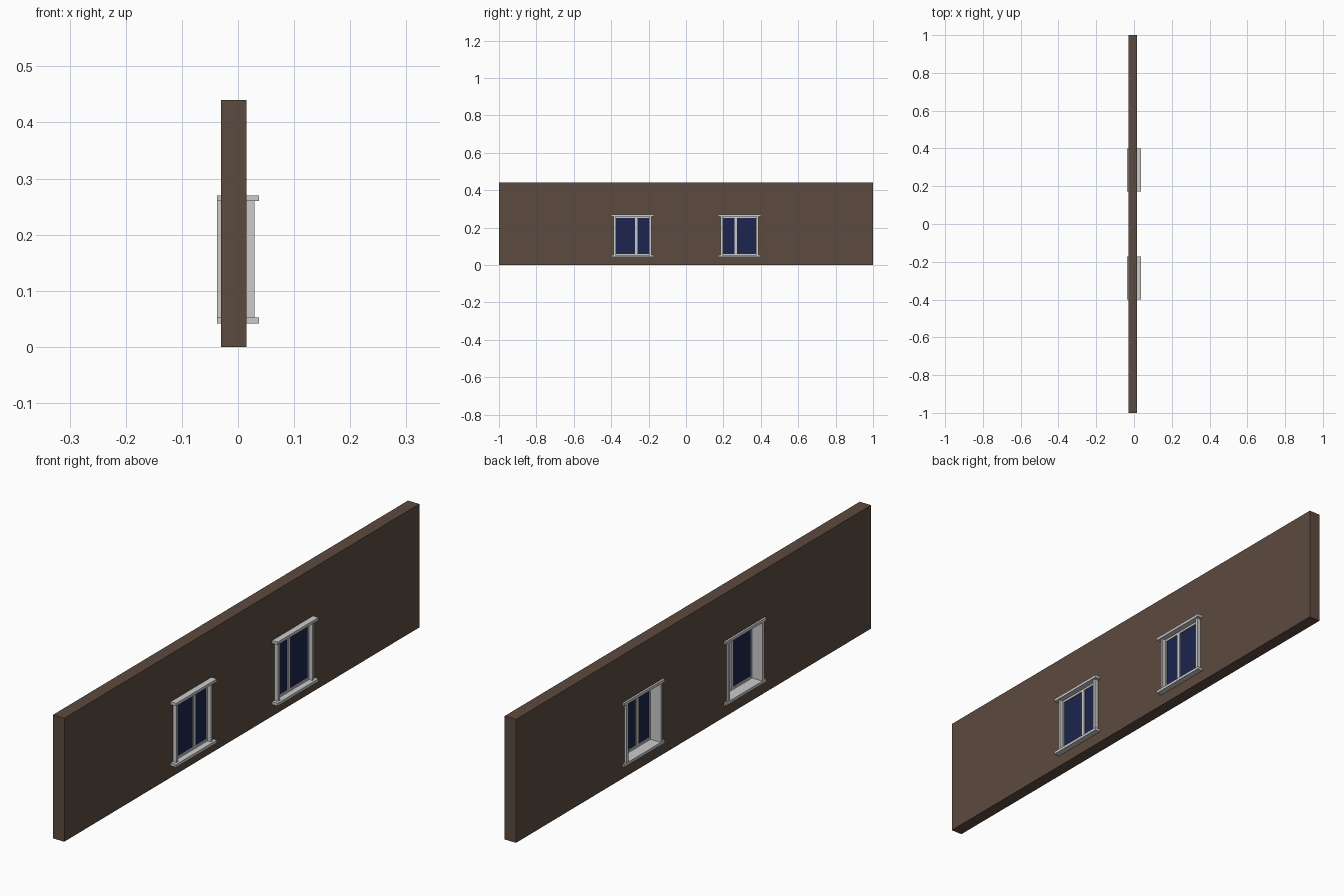
import bpy
import bmesh

if "Cube" in bpy.data.objects:
    bpy.data.objects.remove(bpy.data.objects["Cube"])


def material(name, rgb):
    m = bpy.data.materials.new(name)
    m.diffuse_color = (*rgb, 1)
    m.use_nodes = True
    m.node_tree.nodes["Principled BSDF"].inputs["Base Color"].default_value = m.diffuse_color
    return m


BROWN = material("brown_wall", (0.11, 0.07, 0.05))
BLUE = material("blue_glass", (0.012, 0.018, 0.075))


def box(name, x, y, z, mat=None):
    """Box from (min, max) pairs on each axis."""
    bm = bmesh.new()
    bmesh.ops.create_cube(bm, size=1)
    for v in bm.verts:
        v.co = [r[0] if c < 0 else r[1] for c, r in zip(v.co, (x, y, z))]
    me = bpy.data.meshes.new(name)
    bm.to_mesh(me)
    bm.free()
    ob = bpy.data.objects.new(name, me)
    bpy.context.collection.objects.link(ob)
    if mat:
        me.materials.append(mat)
    return ob


CENTRE = 0.286               # window centre along the wall
HALF, THICK = 0.102, 0.010   # outer half width and casing thickness
BACK, FRONT = -0.037, 0.029  # casing depth
Z0, Z1 = 0.052, 0.26         # clear height between sill and lintel

# wall with two openings
wall = box("wall", (-0.03, 0.015), (-1, 1), (0, 0.44), BROWN)

# the two windows mirror each other about y = 0
for side, tag in ((-1, "left"), (1, "right")):
    def span(a, b):
        """Range along the wall, measured outward from the window centre."""
        return tuple(sorted((side * (CENTRE + a), side * (CENTRE + b))))

    cutter = box(f"{tag}_opening_cutter", (-0.1, 0.1),
                 span(-HALF + 0.003, HALF - 0.003), (Z0 - 0.005, Z1 + 0.005))
    cutter.hide_render = True
    cutter.hide_set(True)
    cut = wall.modifiers.new(f"{tag}_opening", 'BOOLEAN')
    cut.operation = 'DIFFERENCE'
    cut.solver = 'EXACT'
    cut.object = cutter

    # sill and lintel
    box(f"{tag}_sill", (BACK, 0.037), span(-0.115, 0.115), (Z0 - 0.01, Z0))
    box(f"{tag}_lintel", (BACK, 0.037), span(-0.115, 0.115), (Z1, Z1 + 0.01))

    # jambs lining the opening
    inner = HALF - THICK
    box(f"{tag}_inner_jamb", (BACK, FRONT), span(-HALF, -inner), (Z0, Z1))
    box(f"{tag}_outer_jamb", (BACK, FRONT), span(inner, HALF), (Z0, Z1))

    # sash frame and off-centre mullion
    sash, edge = (0.004, 0.016), 0.088
    box(f"{tag}_sash_inner_stile", sash, span(-inner, -edge), (Z0, Z1))
    box(f"{tag}_sash_outer_stile", sash, span(edge, inner), (Z0, Z1))
    box(f"{tag}_sash_bottom_rail", sash, span(-edge, edge), (Z0, Z0 + 0.007))
    box(f"{tag}_sash_top_rail", sash, span(-edge, edge), (Z1 - 0.008, Z1))
    box(f"{tag}_mullion", sash, span(-0.026, -0.012), (Z0 + 0.007, Z1 - 0.008))

    # glass
    box(f"{tag}_glass", (0.008, 0.012), span(-edge, edge),
        (Z0 + 0.007, Z1 - 0.008), BLUE)
